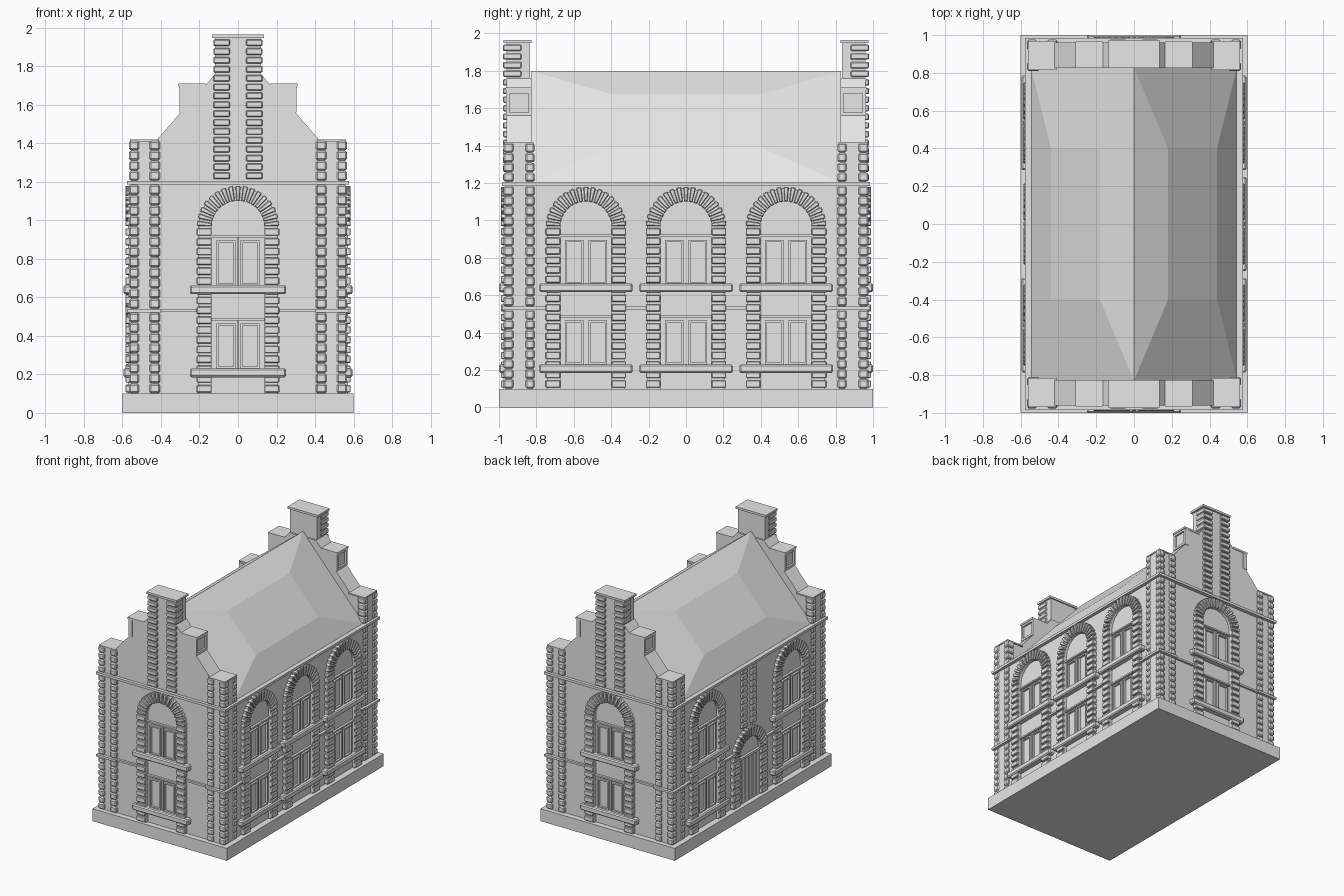
import bpy, bmesh, math
from math import cos, sin, pi

cube = bpy.data.objects.get("Cube")
if cube:
    bpy.data.objects.remove(cube, do_unlink=True)

stone = bpy.data.materials.new("grey stone")
stone.use_nodes = True
GREY = (0.8, 0.8, 0.8, 1)
stone.diffuse_color = GREY
stone.node_tree.nodes["Principled BSDF"].inputs["Base Color"].default_value = GREY

FRONT_WALL, SIDE_WALL = 0.955, 0.55
EAVES, PLINTH_TOP = 1.2, 0.1
ARCH_IN, ARCH_OUT = 0.137, 0.215


def prism(bm, pts, y0, y1):
    """Extrude an (x, z) outline from y0 to y1."""
    a = [bm.verts.new((x, y0, z)) for x, z in pts]
    b = [bm.verts.new((x, y1, z)) for x, z in pts]
    bm.faces.new(a)
    bm.faces.new(b[::-1])
    n = len(pts)
    for i in range(n):
        j = (i + 1) % n
        bm.faces.new((a[i], b[i], b[j], a[j]))


def box(bm, x0, x1, y0, y1, z0, z1):
    prism(bm, [(x0, z0), (x1, z0), (x1, z1), (x0, z1)], y0, y1)


def stack(bm, x0, x1, y0, y1, z0, z1, pitch, gap=0.008):
    """Column of equal blocks with open joints."""
    n = max(1, round((z1 - z0) / pitch))
    h = (z1 - z0) / n
    for i in range(n):
        box(bm, x0, x1, y0, y1, z0 + i * h + gap / 2, z0 + (i + 1) * h - gap / 2)


def mesh_of(name, bm):
    bmesh.ops.recalc_face_normals(bm, faces=bm.faces)
    me = bpy.data.meshes.new(name)
    bm.to_mesh(me)
    bm.free()
    me.materials.append(stone)
    return me


def place(name, me, loc=(0, 0, 0), turn=0, bevel=0, mirror=(False, False)):
    ob = bpy.data.objects.new(name, me)
    bpy.context.collection.objects.link(ob)
    ob.location = loc
    ob.rotation_euler.z = turn
    if bevel:
        mod = ob.modifiers.new("Bevel", "BEVEL")
        mod.width = bevel
        mod.segments = 1
    if any(mirror):
        mod = ob.modifiers.new("Mirror", "MIRROR")
        mod.use_axis = (mirror[0], mirror[1], False)
        mod.use_mirror_merge = False
    return ob


# Plinth, walls and string courses
bm = bmesh.new()
box(bm, -0.6, 0.6, -1, 1, 0, PLINTH_TOP)
place("plinth", mesh_of("plinth", bm))
bm = bmesh.new()
box(bm, -SIDE_WALL, SIDE_WALL, -FRONT_WALL, FRONT_WALL, PLINTH_TOP, EAVES)
place("walls", mesh_of("walls", bm))
bm = bmesh.new()
box(bm, -0.577, 0.577, -0.985, 0.985, 1.185, 1.205)
place("eaves_course", mesh_of("eaves_course", bm))
# The middle course breaks off at every window
bm = bmesh.new()
for s in (-1, 1):
    for a, b in ((-0.577, -0.2), (0.2, 0.577)):
        box(bm, a, b, s * 0.94, s * 0.972, 0.525, 0.54)
    for a, b in ((-0.972, -0.735), (-0.335, -0.2), (0.2, 0.335), (0.735, 0.972)):
        box(bm, s * 0.53, s * 0.572, a, b, 0.525, 0.54)
    for t in (-1, 1):
        box(bm, s * 0.4, s * 0.577, t * 0.8, t * 0.985, 0.522, 0.54)
place("middle_course", mesh_of("middle_course", bm))

# Faceted roof: each slope bulges out to an inner panel
bm = bmesh.new()
for s in (-1, 1):
    ridge, top, low, eave = [
        [bm.verts.new((s * x, t * y, z)) for t in (-1, 1)]
        for x, y, z in ((0, 0.83, 1.8), (0.18, 0.4, 1.675), (0.44, 0.4, 1.39), (0.545, 0.83, EAVES))]
    for upper, lower in ((ridge, top), (top, low), (low, eave)):
        bm.faces.new((upper[0], upper[1], lower[1], lower[0]))
    for i in (0, 1):
        bm.faces.new((ridge[i], eave[i], low[i], top[i]))
bmesh.ops.remove_doubles(bm, verts=bm.verts, dist=0.0001)
place("roof", mesh_of("roof", bm))

# Stepped gable walls
half = [(0.42, EAVES), (0.42, 1.42), (0.29, 1.57), (0.29, 1.705), (0.165, 1.705), (0.12, 1.76)]
bm = bmesh.new()
prism(bm, half + [(-x, z) for x, z in reversed(half)], -0.96, -0.825)
place("gable", mesh_of("gable", bm), mirror=(False, True))

# Shoulder frames and copings on the gable steps
bm = bmesh.new()
box(bm, 0.165, 0.31, -0.965, -0.825, 1.695, 1.71)
for z in (1.56, 1.68):
    box(bm, 0.27, 0.305, -0.963, -0.825, z, z + 0.018)
for y in (-0.963, -0.843):
    box(bm, 0.27, 0.305, y, y + 0.018, 1.56, 1.7)
place("gable_shoulder", mesh_of("gable_shoulder", bm), mirror=(True, True))

# Chimneys with paired block strips
bm = bmesh.new()
box(bm, -0.12, 0.12, -0.96, -0.835, 1.7, 1.95)
box(bm, -0.135, 0.135, -0.975, -0.825, 1.948, 1.965)
place("chimney", mesh_of("chimney", bm), mirror=(False, True))
bm = bmesh.new()
stack(bm, 0.042, 0.128, -0.978, -0.88, 1.208, 1.946, 0.046, 0.012)
place("chimney_blocks", mesh_of("chimney_blocks", bm), bevel=0.005, mirror=(True, True))

# Corner piers
bm = bmesh.new()
box(bm, 0.42, 0.556, -0.962, -0.825, PLINTH_TOP, 1.412)
box(bm, 0.41, 0.562, -0.97, -0.815, 1.41, 1.42)
place("corner_pier", mesh_of("corner_pier", bm), mirror=(True, True))
bm = bmesh.new()
for z0, z1 in ((PLINTH_TOP, 0.522), (0.54, 1.185), (1.205, 1.415)):
    for x0, x1, y0, y1 in ((0.514, 0.566, -0.976, -0.923), (0.405, 0.46, -0.976, -0.9),
                           (0.5, 0.566, -0.858, -0.81)):
        stack(bm, x0, x1, y0, y1, z0, z1, 0.054, 0.004)
place("corner_quoins", mesh_of("corner_quoins", bm), bevel=0.008, mirror=(True, True))


def arc(r, a0, a1, spring, n):
    return [(r * cos(a0 + (a1 - a0) * i / n), spring + r * sin(a0 + (a1 - a0) * i / n))
            for i in range(n + 1)]


def surround_mesh(name, spring, stones=17):
    """Rusticated legs and arch; the wall lies on y = 0, outward is -y."""
    bm = bmesh.new()
    for s in (-1, 1):
        xs = sorted((s * ARCH_IN, s * ARCH_OUT))
        stack(bm, *xs, -0.035, 0.01, PLINTH_TOP, spring, 0.051, 0.013)
    step = pi / stones
    for i in range(stones):
        a, b = i * step + 0.032, (i + 1) * step - 0.032
        prism(bm, arc(ARCH_IN, a, b, spring, 1) + arc(ARCH_OUT, b, a, spring, 1), -0.035, 0.01)
    return mesh_of(name, bm)


def backing_mesh(name, spring):
    """Mortar bed behind the surround blocks."""
    bm = bmesh.new()
    for s in (-1, 1):
        xs = sorted((s * ARCH_IN, s * (ARCH_OUT - 0.008)))
        box(bm, *xs, -0.02, 0.01, PLINTH_TOP, spring)
    inner = arc(ARCH_IN, 0, pi, spring, 20)
    outer = arc(ARCH_OUT - 0.008, 0, pi, spring, 20)
    for i in range(20):
        prism(bm, [inner[i], outer[i], outer[i + 1], inner[i + 1]], -0.02, 0.01)
    return mesh_of(name, bm)


def frame(bm, x0, x1, z0, z1, w, depth):
    """Rectangular frame made of four bars."""
    box(bm, x0, x0 + w, -depth, 0.01, z0, z1)
    box(bm, x1 - w, x1, -depth, 0.01, z0, z1)
    box(bm, x0 + w, x1 - w, -depth, 0.01, z0, z0 + w)
    box(bm, x0 + w, x1 - w, -depth, 0.01, z1 - w, z1)


# Window parts, shared by all bays
SPRING = 0.965
window_surround = surround_mesh("window_surround", SPRING)
window_backing = backing_mesh("window_backing", SPRING)
bm = bmesh.new()
for z0, z1, head in ((0.23, 0.465, 0.485), (0.66, 0.895, 0.918)):
    for s in (-1, 1):
        frame(bm, *sorted((s * 0.013, s * 0.112)), z0, z1, 0.011, 0.016)
    box(bm, -ARCH_IN, ARCH_IN, -0.018, 0.01, head - 0.006, head + 0.006)
    box(bm, -0.006, 0.006, -0.008, 0.01, z0, head)
window_sashes = mesh_of("window_sashes", bm)
bm = bmesh.new()
for z in (0.185, 0.617):
    box(bm, -0.25, 0.25, -0.045, 0.01, z, z + 0.046)
window_sills = mesh_of("window_sills", bm)

bays = [("front", (0, -FRONT_WALL, 0), 0), ("back", (0, FRONT_WALL, 0), pi)]
for y in (-0.535, 0, 0.535):
    bays.append(("side", (SIDE_WALL, y, 0), pi / 2))
    if y:
        bays.append(("door_side", (-SIDE_WALL, y, 0), -pi / 2))
for tag, loc, turn in bays:
    place(tag + "_window_surround", window_surround, loc, turn, 0.004)
    place(tag + "_window_backing", window_backing, loc, turn)
    place(tag + "_window_sashes", window_sashes, loc, turn)
    place(tag + "_window_sills", window_sills, loc, turn, 0.008)

# Arched door with planks, and the block strips above it
DOOR_SPRING = 0.475
door_at = (-SIDE_WALL, 0, 0)
place("door_surround", surround_mesh("door_surround", DOOR_SPRING), door_at, -pi / 2, 0.004)
place("door_backing", backing_mesh("door_backing", DOOR_SPRING), door_at, -pi / 2)
bm = bmesh.new()
width = 2 * ARCH_IN / 6
for i in range(6):
    x = -ARCH_IN + i * width
    box(bm, x + 0.004, x + width - 0.004, -0.012, 0.01, PLINTH_TOP, DOOR_SPRING - 0.02)
box(bm, -ARCH_IN, ARCH_IN, -0.018, 0.01, DOOR_SPRING - 0.02, DOOR_SPRING)
place("door", mesh_of("door", bm), door_at, -pi / 2)
bm = bmesh.new()
for s in (-1, 1):
    stack(bm, *sorted((s * 0.03, s * 0.09)), -0.022, 0.01, 0.7, 1.185, 0.05, 0.01)
place("strips_above_door", mesh_of("strips_above_door", bm), door_at, -pi / 2, 0.005)
